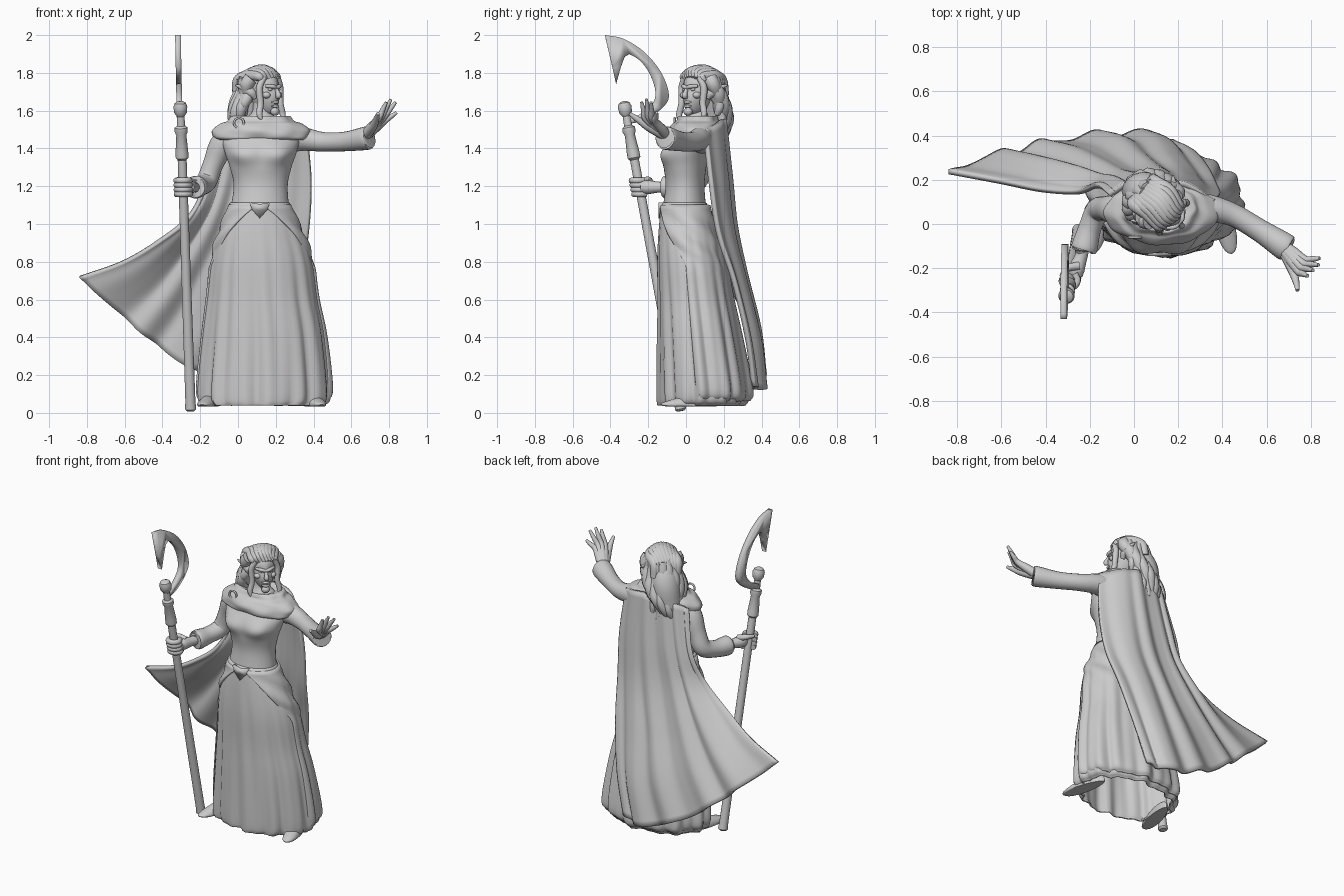
import bpy, bmesh, math
from math import sin, cos, pi, radians, exp
from mathutils import Vector, Matrix

if "Cube" in bpy.data.objects:
    bpy.data.objects.remove(bpy.data.objects["Cube"])

grey = bpy.data.materials.new("stone grey")
grey.use_nodes = True
grey.diffuse_color = (0.6, 0.6, 0.6, 1)
grey.node_tree.nodes["Principled BSDF"].inputs["Base Color"].default_value = (0.6, 0.6, 0.6, 1)


def finish(name, bm, angle=50, frame=None):
    bmesh.ops.recalc_face_normals(bm, faces=bm.faces)
    mesh = bpy.data.meshes.new(name)
    bm.to_mesh(mesh)
    bm.free()
    mesh.materials.append(grey)
    obj = bpy.data.objects.new(name, mesh)
    bpy.context.collection.objects.link(obj)
    if frame:
        obj.matrix_world = frame
    bpy.ops.object.select_all(action='DESELECT')
    obj.select_set(True)
    bpy.context.view_layer.objects.active = obj
    bpy.ops.object.shade_smooth_by_angle(angle=radians(angle))
    return obj


def spline(points, u):
    """Smooth curve through points (any dimension), u from 0 to 1."""
    p = [Vector(q) for q in points]
    p = [2 * p[0] - p[1]] + p + [2 * p[-1] - p[-2]]
    x = u * (len(p) - 3)
    i = min(int(x), len(p) - 4)
    t = x - i
    a, b, c, d = p[i:i + 4]
    return b + 0.5 * t * (c - a + t * (2 * a - 5 * b + 4 * c - d + t * (3 * (b - c) + d - a)))


def grid(name, rows, closed=True, caps=True, **kw):
    bm = bmesh.new()
    vs = [[bm.verts.new(p) for p in row] for row in rows]
    n = len(vs[0])
    for r, s in zip(vs, vs[1:]):
        for j in range(n if closed else n - 1):
            k = (j + 1) % n
            bm.faces.new((r[j], r[k], s[k], s[j]))
    if closed and caps:
        bm.faces.new(vs[0])
        bm.faces.new(vs[-1])
    return finish(name, bm, **kw)


def tube(name, stations, steps=6, sides=12, **kw):
    """Round section swept through (x, y, z, radius) stations."""
    n = (len(stations) - 1) * steps
    pts = [spline(stations, i / n) for i in range(n + 1)]
    rows, side = [], None
    for i, p in enumerate(pts):
        d = (pts[min(i + 1, n)] - pts[max(i - 1, 0)]).to_3d().normalized()
        side = side or d.orthogonal()
        side = (side - d * side.dot(d)).normalized()
        other = d.cross(side)
        rows.append([p.to_3d() + max(p.w, .002) * (side * cos(a) + other * sin(a))
                     for a in (2 * pi * k / sides for k in range(sides))])
    return grid(name, rows, **kw)


def loft(name, rings, ripple=lambda a, z: 0, span=lambda z: None, steps=6, sides=96, **kw):
    """Oval rings (z, centre x, half width, centre y, half depth); angle 0 is the front."""
    n = (len(rings) - 1) * steps
    rows = []
    for i in range(n + 1):
        z, cx, rx, cy, ry = spline(rings, i / n)
        gap = span(z)
        row = []
        for k in range(sides):
            a = 2 * pi * k / sides if gap is None else gap + (2 * pi - 2 * gap) * k / (sides - 1)
            f = ripple(a, z)
            row.append((cx + (rx + f) * sin(a), cy - (ry + f) * cos(a), z))
        rows.append(row)
    return grid(name, rows, **kw)


def ball(name, loc, size, frame=None):
    bm = bmesh.new()
    bmesh.ops.create_uvsphere(bm, u_segments=24, v_segments=16, radius=1)
    bmesh.ops.transform(bm, matrix=Matrix.Translation(loc) @ Matrix.Diagonal((*size, 1)), verts=bm.verts)
    return finish(name, bm, frame=frame)


def thicken(obj, width):
    m = obj.modifiers.new("thickness", 'SOLIDIFY')
    m.thickness, m.offset = width, 0


# Gown: hollow skirt, open overskirt with swags, bodice
def folds(a, z):
    k = max(0, 1.05 - z)
    return k * (.01 * sin(13 * a + 2 * z) + .007 * sin(21 * a + 1) + .006 * sin(7 * a - z))


skirt = [(.04, .135, .31, .08, .212), (.1, .14, .34, .085, .222), (.4, .14, .313, .06, .2),
         (.6, .132, .282, .04, .18), (.8, .128, .258, .02, .165), (.95, .121, .215, 0, .14),
         (1.1, .115, .152, -.015, .113)]
thicken(loft("skirt", skirt, folds, caps=False), .01)


def opening(z):
    return .2 + 1.2 * min(1, max(0, (1.08 - z) / .3)) ** .7


def drape(a, z):
    high = max(0, min(1, (z - .7) / .15)) * max(0, min(1, (1.09 - z) / .1))
    side = min(a, 2 * pi - a)
    return folds(a, z) + .008 * high * sin(42 * (z + .13 * side))


over = [(z + (.025 if z < .2 else 0), cx, rx + .007, cy + .01, ry + .014) for z, cx, rx, cy, ry in skirt]
thicken(loft("overskirt", over, drape, opening, closed=False), .014)


def bust(a, z):
    side = min(a, 2 * pi - a)
    return .026 * exp(-((z - 1.365) / .055) ** 2 - ((side - .5) / .38) ** 2)


loft("bodice", [(1.06, .115, .158, -.01, .118), (1.2, .12, .143, -.005, .103), (1.3, .12, .163, -.005, .112),
                (1.38, .12, .19, 0, .12), (1.46, .12, .2, .03, .11), (1.53, .125, .12, .055, .08),
                (1.59, .125, .052, .06, .052), (1.66, .13, .05, .065, .05)], bust, sides=64)

# Belt with a pointed buckle
loft("belt", [(1.075, .115, .16, -.01, .12), (1.08, .115, .168, -.01, .128), (1.11, .115, .16, -.01, .12),
              (1.115, .115, .15, -.01, .11)], steps=2, sides=48)
bm = bmesh.new()
shape = [(-.055, .03), (0, .02), (.055, .03), (.04, -.01), (0, -.055), (-.04, -.01)]
face = bm.faces.new([bm.verts.new((.115 + x, -.13, 1.085 + z)) for x, z in shape])
thicken(finish("buckle", bm), .03)

# Cowl collar with soft draped folds
loft("cowl", [(1.445, .125, .235, .045, .122), (1.46, .125, .255, .05, .14), (1.495, .125, .255, .053, .144),
              (1.53, .122, .22, .058, .13), (1.545, .12, .18, .062, .115), (1.572, .12, .15, .065, .1),
              (1.56, .12, .1, .065, .075), (1.53, .125, .06, .065, .05)],
     lambda a, z: .004 * sin(4 * a + 60 * z) + .003 * sin(9 * a - 40 * z), sides=64)

# Cloak: guide lines from shoulder to hem, blown out to the right
guides = [
    [(-.11, .13, 1.5), (-.17, .17, 1.23), (-.26, .14, 1.04), (-.42, .15, .91), (-.61, .19, .8), (-.84, .235, .72)],
    [(-.05, .17, 1.53), (-.1, .2, 1.25), (-.16, .21, 1.05), (-.27, .25, .85), (-.4, .29, .65), (-.55, .33, .46)],
    [(.06, .19, 1.55), (.03, .22, 1.25), (-.02, .24, 1), (-.09, .29, .75), (-.18, .35, .5), (-.29, .38, .26)],
    [(.2, .19, 1.55), (.2, .22, 1.25), (.18, .25, .97), (.13, .31, .7), (.09, .38, .4), (.02, .41, .13)],
    [(.36, .1, 1.5), (.385, .13, 1.22), (.37, .17, .95), (.33, .25, .7), (.27, .32, .4), (.2, .355, .14)]]
rows = []
for i in range(41):
    t = i / 40
    line = [spline(g, t) for g in guides]
    row = []
    for j in range(81):
        u = j / 80
        p = spline(line, u)
        wave = sin(2 * pi * (5 * u + .35 * t)) + .35 * sin(2 * pi * 8 * u + 3 * t)
        swell = (.005 + .012 * t) * min(1, 8 * u + .1, 8 * (1 - u) + .1)
        row.append(p + Vector((.2, .95, .15)) * wave * swell)
    rows.append(row)
thicken(grid("cloak", rows, closed=False), .024)

# Sleeves
tube("left_sleeve", [(.24, .07, 1.45, .08), (.34, .07, 1.45, .064), (.45, .04, 1.435, .052),
                     (.57, -.03, 1.437, .052), (.685, -.105, 1.455, .062), (.69, -.108, 1.455, .045)], sides=20)
tube("right_sleeve", [(0, .06, 1.46, .08), (-.08, .065, 1.42, .07), (-.13, .07, 1.32, .055),
                      (-.165, .06, 1.23, .055), (-.2, -.02, 1.2, .052), (-.225, -.11, 1.195, .06),
                      (-.227, -.115, 1.195, .04)], sides=20)

# Raised left hand: each finger runs from the wrist so the palm fills in
wrist = Vector((.665, -.095, 1.46))
knuckles = [(.745, -.215, 1.56), (.757, -.197, 1.565), (.768, -.18, 1.56), (.775, -.162, 1.545)]
tips = [(.785, -.235, 1.645), (.81, -.21, 1.66), (.835, -.185, 1.645), (.84, -.155, 1.59)]
for label, k, t in zip(("index", "middle", "ring", "little"), knuckles, tips):
    k, t = Vector(k), Vector(t)
    tube("left_%s_finger" % label, [(*wrist, .028), (*wrist.lerp(k, .5), .026), (*k, .018),
                                    (*k.lerp(t, .5), .014), (*t, .008)])
tube("left_thumb", [(*wrist, .028), (.71, -.19, 1.51, .024), (.73, -.25, 1.55, .017), (.74, -.3, 1.585, .009)])


# Staff, leaning forward
def staff(z):
    return Vector((-.25 - .034 * z, -.025 - .185 * z, z))


profile = [(.01, .02), (.02, .03), (.06, .027), (.8, .025), (1.34, .024), (1.35, .034), (1.38, .034),
           (1.47, .027), (1.49, .035), (1.51, .034), (1.52, .022), (1.57, .02), (1.59, .034),
           (1.62, .037), (1.64, .03), (1.65, .012)]
tube("staff", [(*staff(z), r) for z, r in profile], steps=1, sides=20, angle=35)

# Hooked blade: outline in side profile, extruded sideways
outer = [(-.43, 2), (-.33, 1.98), (-.22, 1.91), (-.13, 1.8), (-.09, 1.68), (-.13, 1.61), (-.22, 1.55), (-.3, 1.53)]
inner = [(-.3, 1.555), (-.23, 1.59), (-.17, 1.65), (-.165, 1.72), (-.2, 1.81), (-.25, 1.87), (-.3, 1.9)]
outline = [spline(outer, i / 28) for i in range(29)] + [spline(inner, i / 24) for i in range(25)]
outline += [Vector(q) for q in ((-.325, 1.885), (-.345, 1.83), (-.37, 1.74), (-.39, 1.83))]
bm = bmesh.new()
bm.faces.new([bm.verts.new((-.31 - .02 * (z - 1.6), y, z)) for y, z in outline])
thicken(finish("hook_blade", bm, angle=35), .03)

# Right hand gripping the staff
tube("right_palm", [(-.228, -.1, 1.195, .03), (-.24, -.15, 1.195, .03), (-.26, -.205, 1.195, .038),
                    (-.262, -.24, 1.195, .03)])
for i in range(4):
    c = staff(1.158 + .024 * i)
    arc = [(c.x + .036 * cos(a), c.y + .036 * sin(a), c.z, .016) for a in (radians(50 - 58 * k) for k in range(5))]
    tube("right_finger_%d" % (i + 1), arc, steps=4)
tube("right_thumb", [(-.25, -.19, 1.22, .02), (-.3, -.2, 1.235, .016), (-.33, -.24, 1.235, .01)])

# Shoes
for tag, x, turn in (("right", -.155, -14), ("left", .405, 14)):
    frame = Matrix.Translation((x, .015, 0)) @ Matrix.Rotation(radians(turn), 4, 'Z')
    bm = bmesh.new()
    bmesh.ops.create_uvsphere(bm, u_segments=24, v_segments=16, radius=1)
    for v in bm.verts:
        width = .045 - .008 * v.co.y
        v.co = Vector((v.co.x * width, v.co.y * .155, max(.035, .045 + v.co.z * (.05 + .03 * v.co.y))))
    finish(tag + "_shoe", bm, frame=frame)

# Head, turned toward the raised hand
head = Matrix.Translation((.135, .067, 1.7)) @ Matrix.Rotation(radians(47), 4, 'Z')
bm = bmesh.new()
bmesh.ops.create_uvsphere(bm, u_segments=32, v_segments=24, radius=1)
for v in bm.verts:
    x, y, z = v.co
    jaw = max(0, -z)
    socket = .014 * exp(-((abs(x) - .42) ** 2 + (z - .12) ** 2) * 30) if y < 0 else 0
    v.co = (x * (.076 - .022 * jaw), y * (.095 - .02 * jaw * (y > 0)) - .02 * jaw + socket, z * .125)
finish("head", bm, frame=head)
tube("nose", [(0, -.088, .025, .008), (0, -.1, 0, .011), (0, -.108, -.022, .015), (0, -.09, -.03, .008)], frame=head)
tube("brow", [(-.055, -.066, .03, .008), (-.025, -.09, .028, .011), (0, -.092, .022, .01),
              (.025, -.09, .028, .011), (.055, -.066, .03, .008)], frame=head)
for z in (-.055, -.077):
    tube("lip", [(-.026, -.083, z, .004), (0, -.097, z, .008), (.026, -.083, z, .004)], frame=head)
ball("chin", (0, -.083, -.105), (.025, .022, .022), head)
for s, tag in ((-1, "right"), (1, "left")):
    ball(tag + "_eye", (s * .031, -.078, .012), (.013, .01, .008), head)
    ball(tag + "_cheekbone", (s * .045, -.062, -.018), (.022, .024, .018), head)
    tube(tag + "_ear", [(s * .068, -.005, -.035, .012), (s * .085, .01, -.005, .025),
                        (s * .11, .04, .02, .018), (s * .14, .075, .035, .003)], frame=head)
hoop = [(.005 + .026 * cos(a), -.06, 1.535 + .026 * sin(a), .006) for a in (2 * pi * k / 12 for k in range(13))]
tube("earring", hoop, steps=3, sides=8)

# Hair: cap and back mass, swept strands on top, wavy locks down the back and beside the face
ball("hair_cap", (0, .025, .037), (.086, .095, .097), head)
tube("hair_mass", [(0, .05, .05, .08), (0, .11, -.06, .09), (-.015, .135, -.17, .08),
                   (-.035, .15, -.26, .058), (-.04, .155, -.32, .015)], sides=20, frame=head)
for i in range(9):
    x = (i - 4) / 4
    tube("top_strand", [(.064 * x + .012, -.07 + .035 * x * x, .075 - .02 * x * x, .014),
                        (.066 * x - .006, -.035, .11 - .03 * x * x, .024),
                        (.072 * x + .006, .04, .113 - .03 * x * x, .03),
                        (.07 * x - .006, .11, .06, .03), (.07 * x, .13, -.02, .022)], frame=head)
for i in range(13):
    a = radians(-96 + 16 * i)
    back = max(0, cos(a))
    drop = .12 + .21 * back ** .5
    lock = []
    for k in range(8):
        t = k / 7
        r = .085 + .085 * min(1, 1.6 * t) * (.15 + .85 * back) - .01 * t * t * back
        b = a * (1 - .35 * t) + .12 * sin(7 * t + .6 * i)
        r += .01 * sin(11 * t + i)
        lock.append((r * sin(b) - .04 * t * t * back, .02 + r * cos(b), .07 - t * (drop + .07),
                     .038 * (1 - .6 * t * t)))
    tube("hair_lock_%d" % (i + 1), lock, steps=4, sides=10, frame=head)
for s in (-1, 1):
    tube("face_lock", [(s * .055, -.055, .075, .014), (s * .08, -.045, .02, .018), (s * .077, -.05, -.06, .017),
                       (s * .09, -.055, -.12, .016), (s * .08, -.07, -.16, .005)], frame=head)
